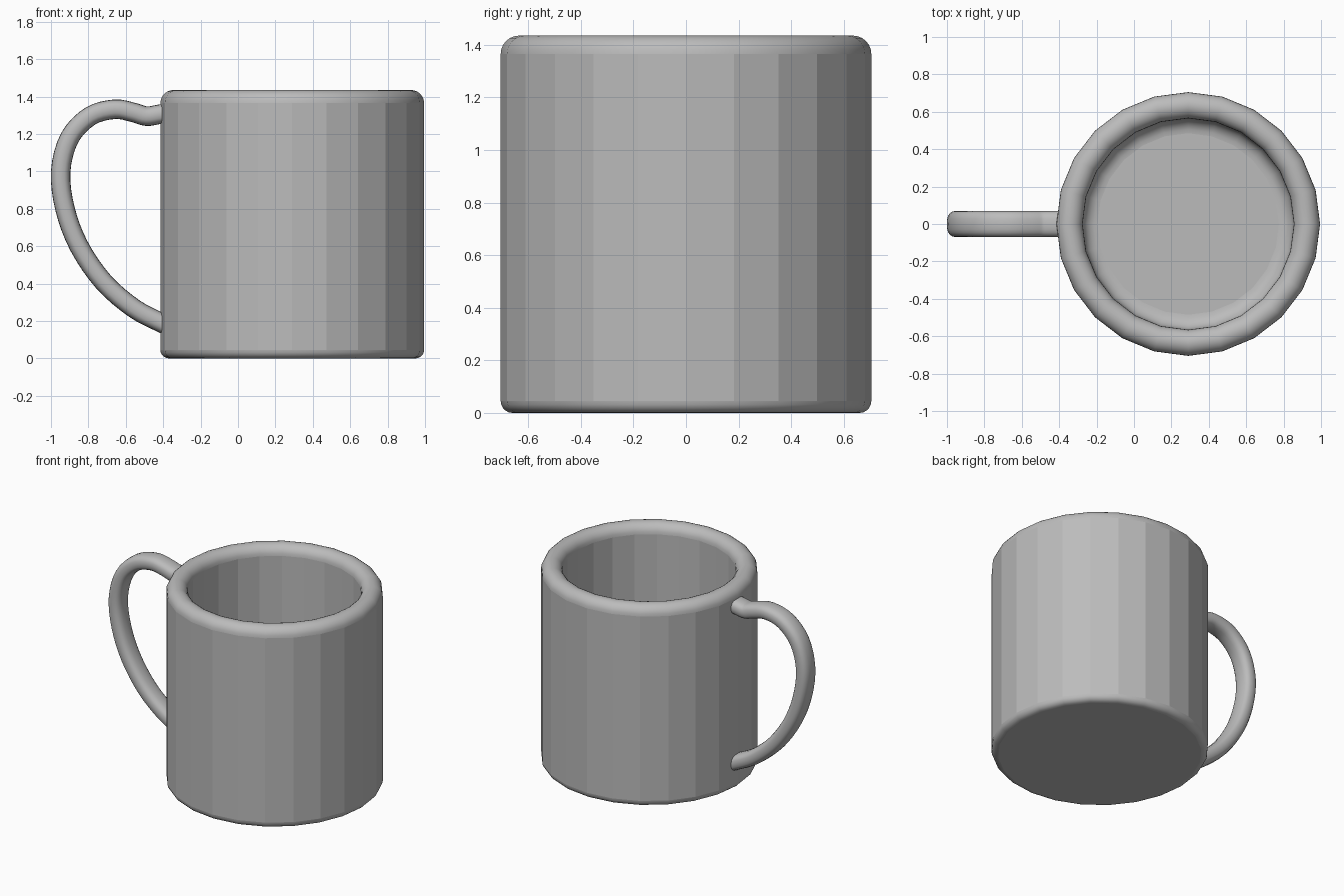
import bpy, bmesh, math
from mathutils import Vector

default = bpy.data.objects.get("Cube")
if default:
    bpy.data.objects.remove(default, do_unlink=True)

SIDES = 24
CENTRE_X = 0.29
OUTER, INNER, HEIGHT = 0.705, 0.565, 1.435

glaze = bpy.data.materials.new("grey glaze")
glaze.use_nodes = True
GREY = (0.5, 0.5, 0.5, 1)
glaze.diffuse_color = GREY
shader = glaze.node_tree.nodes["Principled BSDF"]
shader.inputs["Base Color"].default_value = GREY
shader.inputs["Roughness"].default_value = 0.6


def add_object(name, bm):
    bmesh.ops.recalc_face_normals(bm, faces=bm.faces)
    mesh = bpy.data.meshes.new(name)
    bm.to_mesh(mesh)
    bm.free()
    mesh.materials.append(glaze)
    obj = bpy.data.objects.new(name, mesh)
    bpy.context.collection.objects.link(obj)
    return obj


def arc(cx, cz, radius, start, end, steps):
    """Points of a rounded corner, angles in degrees."""
    angles = [math.radians(start + (end - start) * i / steps) for i in range(steps + 1)]
    return [(cx + radius * math.cos(a), cz + radius * math.sin(a)) for a in angles]


def bridge(bm, a, b):
    for i in range(len(a)):
        j = (i + 1) % len(a)
        bm.faces.new((a[i], a[j], b[j], b[i]))


# Mug body: rounded foot, wall, full round lip, inner wall, filleted floor
FOOT, FILLET, FLOOR = 0.045, 0.08, 0.14
lip = (OUTER - INNER) / 2
profile = arc(OUTER - FOOT, FOOT, FOOT, -90, 0, 5)
profile += arc(OUTER - lip, HEIGHT - lip, lip, 0, 180, 12)
profile += arc(INNER - FILLET, FLOOR + FILLET, FILLET, 0, -90, 6)

bm = bmesh.new()
rings = []
for r, z in profile:
    turn = [math.tau * i / SIDES for i in range(SIDES)]
    rings.append([bm.verts.new((CENTRE_X + r * math.cos(t), r * math.sin(t), z)) for t in turn])
for low, high in zip(rings, rings[1:]):
    bridge(bm, low, high)
bm.faces.new(rings[0])
bm.faces.new(rings[-1])

# Long wall panels and the discs stay flat, rounded edges are smooth
for face in bm.faces:
    heights = [v.co.z for v in face.verts]
    face.smooth = max(heights) - min(heights) < 0.5 and len(face.verts) == 4
add_object("mug_body", bm)

# Handle: soft rectangular section swept along a smooth path in the xz plane
path = [(-0.36, 1.315), (-0.42, 1.305), (-0.49, 1.295), (-0.56, 1.315), (-0.66, 1.332),
        (-0.79, 1.295), (-0.90, 1.18), (-0.948, 1.0), (-0.925, 0.8), (-0.85, 0.6),
        (-0.72, 0.41), (-0.56, 0.27), (-0.42, 0.195), (-0.35, 0.165)]
path = [Vector((x, 0, z)) for x, z in path]
path = [2 * path[0] - path[1]] + path + [2 * path[-1] - path[-2]]


def spline(points, steps):
    """Catmull-Rom positions and tangents through the inner points."""
    for p0, p1, p2, p3 in zip(points, points[1:], points[2:], points[3:]):
        a, b, c = p2 - p0, 2 * p0 - 5 * p1 + 4 * p2 - p3, 3 * p1 - p0 - 3 * p2 + p3
        for k in range(steps):
            t = k / steps
            yield p1 + (a * t + b * t**2 + c * t**3) / 2, (a + 2 * b * t + 3 * c * t**2).normalized()


def soft(value):
    return math.copysign(abs(value) ** 0.78, value)


HALF_WIDTH, HALF_THICK, SECTION = 0.07, 0.052, 20
bm = bmesh.new()
rings = []
for point, tangent in spline(path, 4):
    across = Vector((0, 1, 0))
    outward = tangent.cross(across)
    ring = []
    for i in range(SECTION):
        t = math.tau * i / SECTION
        offset = across * HALF_WIDTH * soft(math.cos(t)) + outward * HALF_THICK * soft(math.sin(t))
        ring.append(bm.verts.new(point + offset))
    rings.append(ring)
for first, second in zip(rings, rings[1:]):
    bridge(bm, first, second)
for face in bm.faces:
    face.smooth = True
for end in (rings[0], rings[-1]):
    bm.faces.new(end)
add_object("handle", bm)
